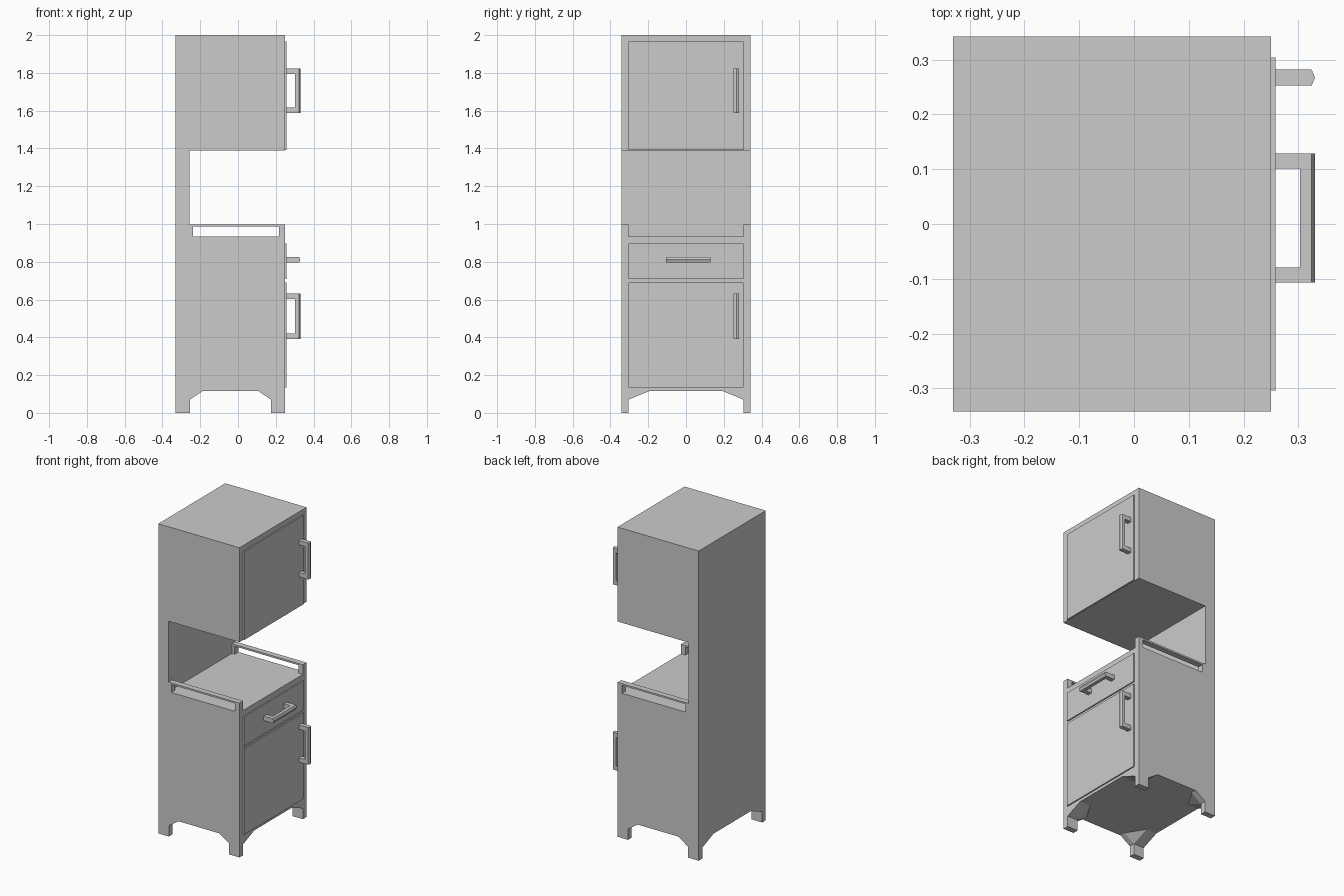
import bpy, bmesh
from mathutils import Vector

if "Cube" in bpy.data.objects:
    bpy.data.objects.remove(bpy.data.objects["Cube"])

X0, X1, W, T = -0.33, 0.25, 0.342, 0.037   # carcass back, front, half width, side thickness
DOOR_X = 0.258                            # outer face of the doors


def finish(name, bm):
    bmesh.ops.recalc_face_normals(bm, faces=bm.faces)
    me = bpy.data.meshes.new(name)
    bm.to_mesh(me)
    bm.free()
    ob = bpy.data.objects.new(name, me)
    bpy.context.collection.objects.link(ob)
    return ob


def prism(bm, pts, step):
    """Extrude a closed 3D outline along a vector."""
    face = bm.faces.new([bm.verts.new(p) for p in pts])
    new = bmesh.ops.extrude_face_region(bm, geom=[face], use_keep_orig=True)
    bmesh.ops.translate(bm, vec=step, verts=[v for v in new['geom'] if isinstance(v, bmesh.types.BMVert)])


def side_profile(name, pts, y0, y1):
    bm = bmesh.new()
    prism(bm, [(x, y0, z) for x, z in pts], Vector((0, y1 - y0, 0)))
    return finish(name, bm)


def panel(name, z0, z1):
    pts = [(X1 - 0.002, z0), (DOOR_X, z0), (DOOR_X, z1), (X1 - 0.002, z1)]
    return side_profile(name, pts, -0.304, 0.304)


def handle(name, y, z, length, horizontal=False):
    """Two stand-offs and a grip with a ridged outer face."""
    bm = bmesh.new()
    r, h = 0.0145, length / 2

    def place(x, across, along):
        return (x, y + along, z + across) if horizontal else (x, y + across, z + along)

    axis = Vector((0, 1, 0)) if horizontal else Vector((0, 0, 1))
    grip = [(0.303, -r), (0.324, -r), (0.33, 0), (0.324, r), (0.303, r)]
    prism(bm, [place(x, a, -h) for x, a in grip], axis * length)
    for start in (-h, h - 0.028):
        post = [(DOOR_X - 0.002, -r), (0.303, -r), (0.303, r), (DOOR_X - 0.002, r)]
        prism(bm, [place(x, a, start) for x, a in post], axis * 0.028)
    return finish(name, bm)


# Carcass: base cabinet, back panel and wall cabinet in one C-shaped profile
side_profile("carcass", [(X0, 0.117), (X1, 0.117), (X1, 0.935), (-0.257, 0.935),
                         (-0.257, 1.39), (X1, 1.39), (X1, 2.0), (X0, 2.0)], -W, W)

# Gallery rails on both sides of the worktop
rail = [(-0.257, 0.935), (-0.237, 0.935), (-0.237, 0.986), (0.218, 0.986),
        (0.218, 0.935), (X1, 0.935), (X1, 0.997), (-0.257, 0.997)]
for name, y in (("left_rail", -W), ("right_rail", W - T)):
    side_profile(name, rail, y, y + T)

# Feet with sloping brackets that form the arches
for side, sy in (("left", -1), ("right", 1)):
    for end, xc, sx in (("back", X0, 1), ("front", X1, -1)):
        bm = bmesh.new()
        xi, yi = xc + sx * 0.075, sy * (W - T)
        prism(bm, [(xc, sy * W, 0), (xi, sy * W, 0), (xi, yi, 0), (xc, yi, 0)], Vector((0, 0, 0.07)))
        finish(f"{end}_{side}_foot", bm)

        bm = bmesh.new()
        xa, ya = xc + sx * 0.145, sy * 0.19
        low = [(x, y, 0.07) for x in (xc, xi) for y in (sy * W, yi)]
        high = [(xa, sy * W, 0.117), (xa, yi, 0.117), (xc, ya, 0.117), (xi, ya, 0.117),
                (xc, sy * W, 0.117)]
        verts = [bm.verts.new(p) for p in low + high]
        bmesh.ops.convex_hull(bm, input=verts)
        finish(f"{end}_{side}_bracket", bm)

# Doors and drawer front
panel("upper_door", 1.392, 1.965)
panel("drawer_front", 0.708, 0.897)
panel("lower_door", 0.135, 0.69)

# Handles
handle("upper_door_handle", 0.267, 1.705, 0.235)
handle("lower_door_handle", 0.267, 0.511, 0.24)
handle("drawer_handle", 0.011, 0.811, 0.236, horizontal=True)
